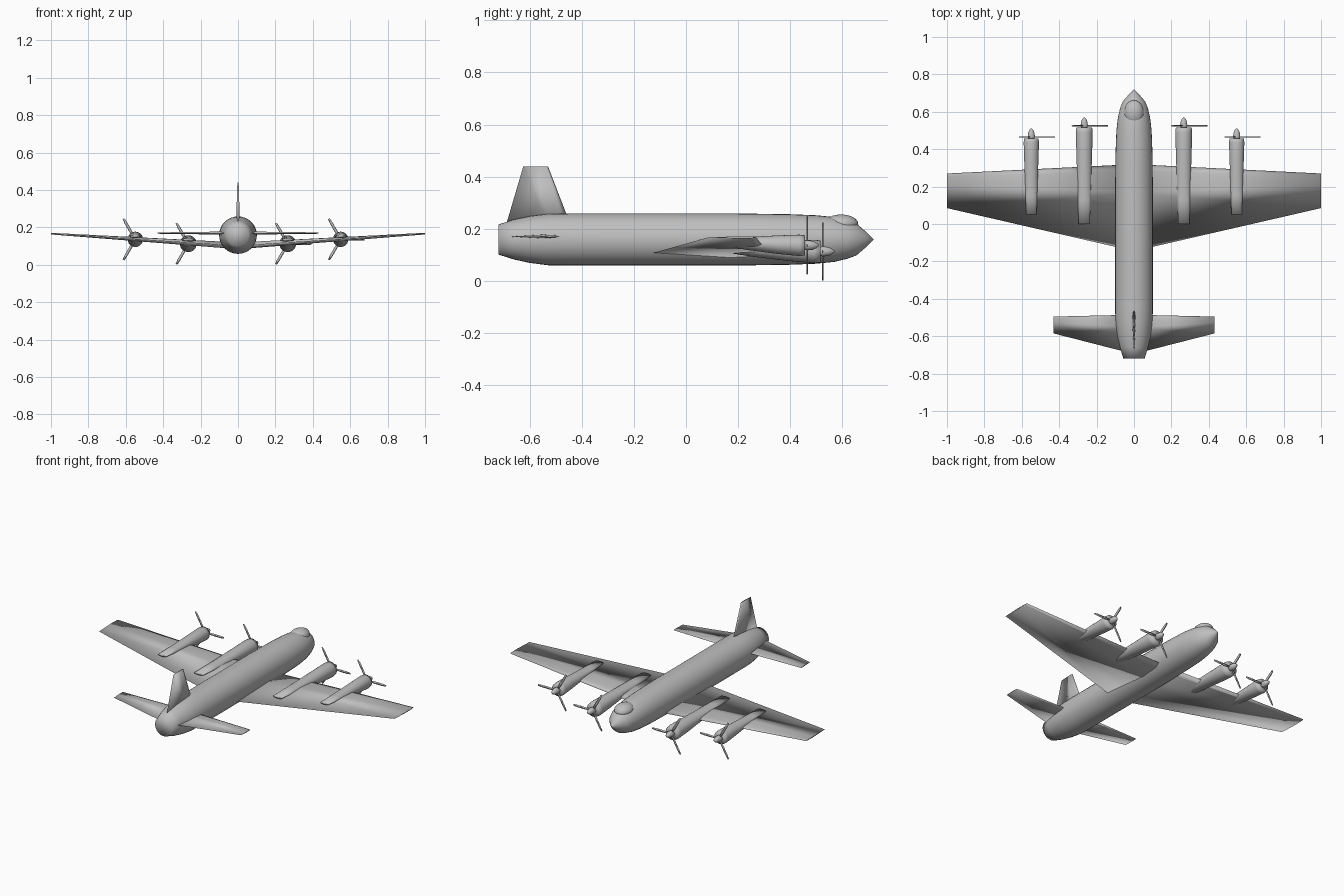
import bpy, bmesh, math
from mathutils import Vector, Matrix

if "Cube" in bpy.data.objects:
    bpy.data.objects.remove(bpy.data.objects["Cube"])

grey = bpy.data.materials.new("plain grey")
grey.diffuse_color = (0.52, 0.52, 0.52, 1)
grey.use_nodes = True
grey.node_tree.nodes["Principled BSDF"].inputs["Base Color"].default_value = grey.diffuse_color
DROP = Vector((0, 0, -.0045))   # sets the lowest propeller tips on the ground


def finish(bm, name):
    bmesh.ops.remove_doubles(bm, verts=bm.verts, dist=1e-5)
    bmesh.ops.recalc_face_normals(bm, faces=bm.faces)
    bmesh.ops.translate(bm, verts=bm.verts, vec=DROP)
    mesh = bpy.data.meshes.new(name)
    bm.to_mesh(mesh)
    bm.free()
    mesh.materials.append(grey)
    mesh.shade_smooth()
    ob = bpy.data.objects.new(name, mesh)
    bpy.context.collection.objects.link(ob)
    return ob


def loft(name, rings):
    """Skin a list of point rings and cap both ends."""
    bm = bmesh.new()
    vs = [[bm.verts.new(p) for p in r] for r in rings]
    n = len(rings[0])
    for a, b in zip(vs, vs[1:]):
        for i in range(n):
            j = (i + 1) % n
            bm.faces.new((a[i], a[j], b[j], b[i]))
    bm.faces.new(vs[0])
    bm.faces.new(vs[-1])
    return finish(bm, name)


def ring(x, y, z, rx, rz, n=32):
    """Ellipse across the y axis."""
    return [(x + rx * math.cos(2 * math.pi * i / n), y,
             z + rz * math.sin(2 * math.pi * i / n)) for i in range(n)]


# closed aerofoil outline: (distance from leading edge, half thickness)
FOIL = [(0, 0), (.08, .34), (.33, .5), (1, 0), (.33, -.5), (.08, -.34)]


def foil(lead, trail, thick, up):
    lead, trail, up = Vector(lead), Vector(trail), Vector(up)
    return [lead.lerp(trail, u) + up * (t * thick) for u, t in FOIL]


# fuselage: y, centre z, radius x, radius z
BODY = [(-.72, .163, .057, .058), (-.66, .163, .075, .077), (-.6, .163, .09, .09),
        (-.53, .163, .099, .099), (-.45, .163, .101, .1), (.2, .163, .101, .1),
        (.4, .163, .098, .097), (.5, .163, .094, .093), (.57, .163, .086, .086),
        (.62, .163, .074, .074), (.655, .163, .06, .061), (.69, .163, .03, .031),
        (.72, .163, .0005, .0005)]
loft("fuselage", [ring(0, y, z, rx, rz) for y, z, rx, rz in BODY])

# cockpit canopy
bm = bmesh.new()
bmesh.ops.create_uvsphere(bm, u_segments=24, v_segments=12, radius=1,
                          matrix=Matrix.Translation((0, .596, .222)) @ Matrix.Diagonal((.052, .066, .037, 1)))
finish(bm, "cockpit_canopy")

# wings and tailplane
for s, side in ((1, "right"), (-1, "left")):
    loft(side + "_wing", [foil((0, .32, .106), (0, -.145, .106), .036, (0, 0, 1)),
                          foil((s, .27, .171), (s, .085, .171), .009, (0, 0, 1))])
    loft(side + "_tailplane", [foil((0, -.485, .174), (0, -.695, .174), .018, (0, 0, 1)),
                               foil((s * .43, -.495, .174), (s * .43, -.585, .174), .007, (0, 0, 1))])

# tail fin
loft("tail_fin", [foil((0, -.436, .2), (0, -.697, .2), .022, (1, 0, 0)),
                  foil((0, -.53, .444), (0, -.625, .444), .007, (1, 0, 0))])


def engine(name, x, z, back, front, r, lift):
    # nacelle, flattening and rising towards the rear
    L = front - back
    rows = [(0, .68, .14, 1), (.25, .76, .38, .75), (.5, .85, .65, .4),
            (.75, .94, .87, .15), (.95, 1, 1, 0), (1, .93, .93, 0)]
    loft(name + "_nacelle", [ring(x, back + u * L, z + lift * c, r * a, r * b, 24) for u, a, b, c in rows])
    # spinner
    prof = [(-.01, .017), (.012, .019), (.03, .017), (.044, .011), (.052, .004), (.054, .0005)]
    loft(name + "_spinner", [ring(x, front + y, z, q, q, 16) for y, q in prof])
    # three propeller blades
    hub = Vector((x, front + .008, z))
    for k in range(3):
        a = k * 2 * math.pi / 3
        out = Vector((math.cos(a), 0, math.sin(a)))
        across = Vector((-math.sin(a), 0, math.cos(a)))
        rings = []
        for d, w in ((.005, .005), (.05, .0075), (.1, .0075), (.127, .005)):
            rings.append([hub + out * d + across * (w * c) + Vector((0, .003 * e, 0))
                          for c, e in ((-1, 0), (0, -1), (1, 0), (0, 1))])
        loft(f"{name}_blade_{k + 1}", rings)


for s, side in ((1, "right"), (-1, "left")):
    engine(side + "_inner_engine", s * .266, .117, 0.0, .517, .045, .022)
    engine(side + "_outer_engine", s * .549, .1405, .05, .457, .041, .016)
